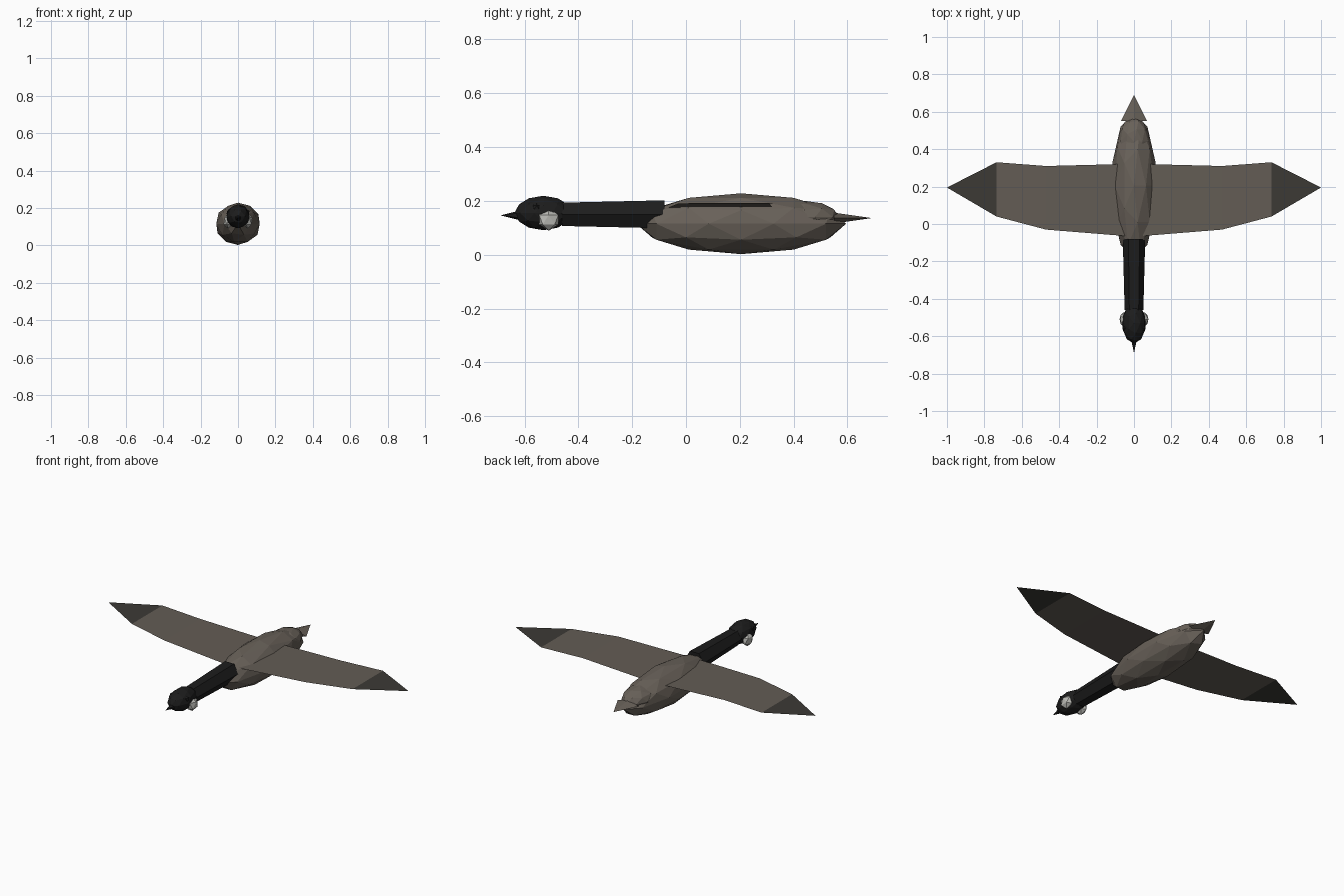
import bpy
from math import pi

if "Cube" in bpy.data.objects:
    bpy.data.objects.remove(bpy.data.objects["Cube"])


def material(name, rgb):
    m = bpy.data.materials.new(name)
    m.diffuse_color = (*rgb, 1)
    m.use_nodes = True
    m.node_tree.nodes["Principled BSDF"].inputs["Base Color"].default_value = m.diffuse_color
    return m


BROWN = material("brown", (0.14, 0.12, 0.10))
WING = material("wing_brown", (0.125, 0.108, 0.09))
TIP = material("dark_tip", (0.045, 0.042, 0.036))
BLACK = material("black", (0.012, 0.012, 0.012))
WHITE = material("off_white", (0.5, 0.5, 0.47))


def finish(name, mat, scale=(1, 1, 1)):
    o = bpy.context.object
    o.name = name
    o.scale = scale
    o.data.materials.append(mat)
    return o


def ball(name, loc, scale, mat, sub=2):
    bpy.ops.mesh.primitive_ico_sphere_add(subdivisions=sub, radius=1, location=loc)
    return finish(name, mat, scale)


def cone(name, sides, r1, r2, y1, y2, z, mat, scale=(1, 1, 1), spin=0):
    # tapered part running along y from y1 (radius r1) to y2 (radius r2)
    turn = -pi / 2 if y2 > y1 else pi / 2
    bpy.ops.mesh.primitive_cone_add(vertices=sides, radius1=r1, radius2=r2,
                                    depth=abs(y2 - y1),
                                    location=(0, (y1 + y2) / 2, z),
                                    rotation=(turn, 0, spin))
    return finish(name, mat, scale)


# Body and rump
ball("body", (0, 0.205, 0.115), (0.122, 0.39, 0.113), BROWN)
ball("rump", (0, 0.44, 0.14), (0.085, 0.13, 0.06), BROWN)

# Tail: flattened four-sided point
cone("tail", 4, 1, 0, 0.55, 0.69, 0.136, BROWN, scale=(0.07, 0.02, 1))

# Neck: six-sided taper with a flat top (corners on +-x)
neck = cone("neck", 6, 0.06, 0.05, -0.08, -0.46, 0.15, BLACK)
neck.rotation_mode = 'QUATERNION'
from mathutils import Matrix
neck.data.transform(Matrix.Rotation(pi / 6, 4, 'Z'))

# Head and beak
ball("head", (0, -0.53, 0.155), (0.064, 0.108, 0.064), BLACK)
cone("beak", 6, 0.022, 0, -0.60, -0.69, 0.146, BLACK)

# Paired cheeks, eyes and thin-sheet wings
for s, side in ((1, "right"), (-1, "left")):
    ball("cheek_" + side, (s * 0.052, -0.51, 0.13), (0.028, 0.042, 0.041), WHITE, 1)
    ball("eye_" + side, (s * 0.046, -0.555, 0.176), (0.017, 0.017, 0.017), BLACK, 1)

    # stations: x, front y, back y, z
    stations = [(0, -0.068, 0.322, 0.174), (0.47, -0.03, 0.31, 0.19),
                (0.735, 0.04, 0.33, 0.192)]
    verts = [(s * x, y, z) for x, a, b, z in stations for y in (a, b)]
    verts.append((s * 1.0, 0.195, 0.192))
    faces = [(0, 2, 3, 1), (2, 4, 5, 3), (4, 6, 5)]
    if s < 0:
        faces = [f[::-1] for f in faces]
    mesh = bpy.data.meshes.new("wing_" + side)
    mesh.from_pydata(verts, [], faces)
    mesh.materials.append(WING)
    mesh.materials.append(TIP)
    mesh.polygons[2].material_index = 1
    bpy.context.collection.objects.link(bpy.data.objects.new("wing_" + side, mesh))
